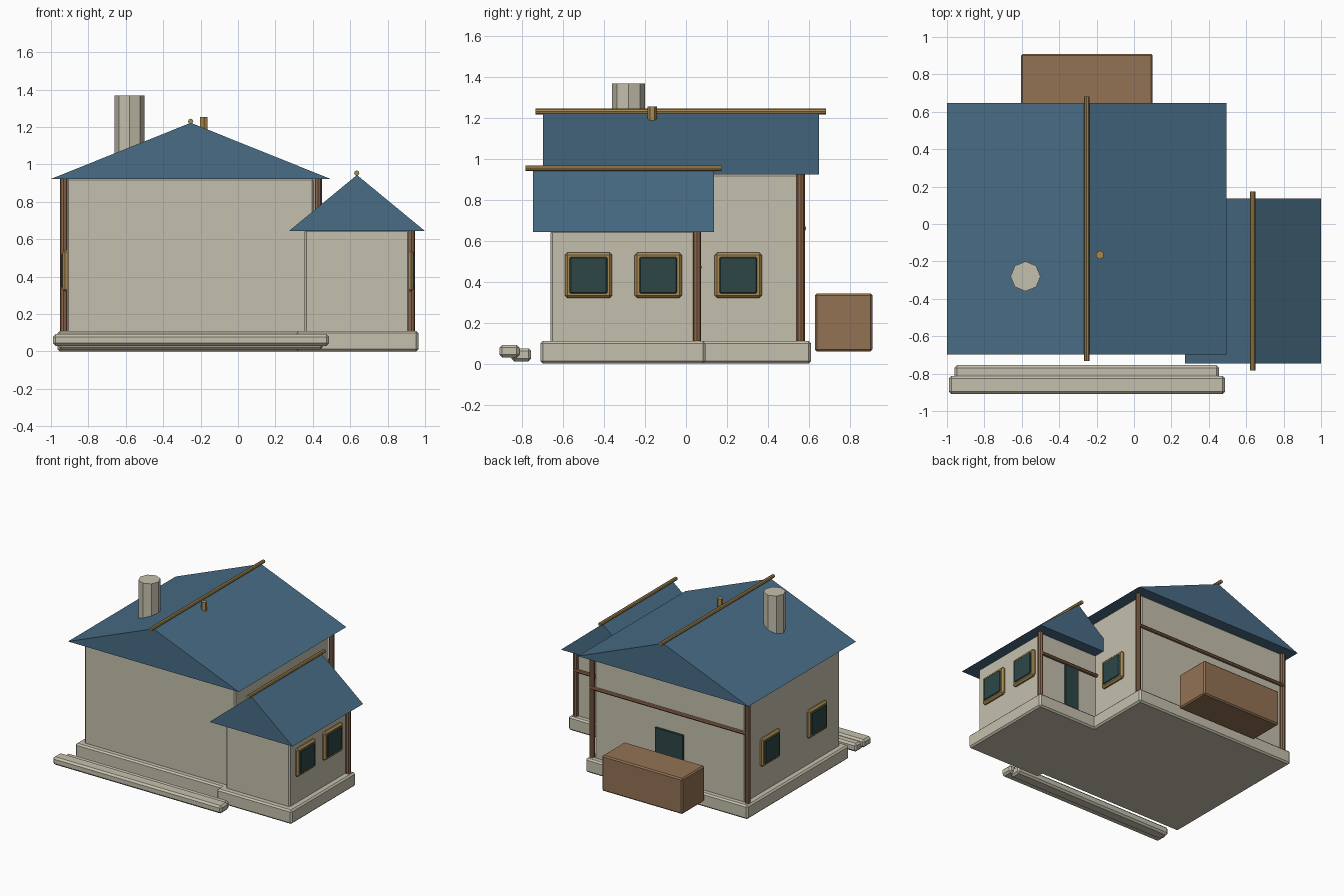
import bpy
import bmesh
from math import radians
from mathutils import Vector

if "Cube" in bpy.data.objects:
    bpy.data.objects.remove(bpy.data.objects["Cube"])


def material(name, r, g, b):
    m = bpy.data.materials.new(name)
    m.use_nodes = True
    m.diffuse_color = (r, g, b, 1)
    m.node_tree.nodes["Principled BSDF"].inputs["Base Color"].default_value = (r, g, b, 1)
    return m


STONE = material("pale stone", .56, .53, .42)
SLATE = material("blue slate", .065, .15, .235)
TIMBER = material("brown timber", .26, .13, .065)
CRATE = material("crate wood", .29, .17, .088)
OCHRE = material("ochre wood", .39, .255, .085)
GLASS = material("dark teal", .026, .062, .062)


def finish(name, bm, mat, bevel=0):
    bmesh.ops.recalc_face_normals(bm, faces=bm.faces)
    mesh = bpy.data.meshes.new(name)
    bm.to_mesh(mesh)
    bm.free()
    mesh.materials.append(mat)
    obj = bpy.data.objects.new(name, mesh)
    bpy.context.collection.objects.link(obj)
    if bevel:
        mod = obj.modifiers.new("chamfer", "BEVEL")
        mod.width, mod.segments = bevel, 1
        mod.limit_method = "ANGLE"
    return obj


def box(name, x, y, z, mat, bevel=.01):
    """Box from (min, max) ranges along each axis."""
    bm = bmesh.new()
    bmesh.ops.create_cube(bm, size=1)
    for v in bm.verts:
        v.co = [r[0] if c < 0 else r[1] for c, r in zip(v.co, (x, y, z))]
    return finish(name, bm, mat, bevel)


def rod(name, start, end, radius, mat, sides=8):
    """Straight flat-sided cylinder between two points."""
    a, b = Vector(start), Vector(end)
    bm = bmesh.new()
    bmesh.ops.create_cone(bm, cap_ends=True, segments=sides, radius1=radius,
                          radius2=radius, depth=(b - a).length)
    obj = finish(name, bm, mat)
    obj.location = (a + b) / 2
    obj.rotation_euler = (b - a).to_track_quat("Z", "Y").to_euler()
    return obj


def gable_roof(name, x, y, eave, ridge):
    """Solid triangular prism with its ridge along y."""
    profile = [(x[0], eave), (x[1], eave), (sum(x) / 2, ridge)]
    bm = bmesh.new()
    face = bm.faces.new([bm.verts.new((px, y[0], pz)) for px, pz in profile])
    ext = bmesh.ops.extrude_face_region(bm, geom=[face], use_keep_orig=True)
    moved = [g for g in ext["geom"] if isinstance(g, bmesh.types.BMVert)]
    bmesh.ops.translate(bm, verts=moved, vec=(0, y[1] - y[0], 0))
    return finish(name, bm, SLATE)


def window(name, wall_x, y, side):
    """Framed pane on a wall facing +x (side 1) or -x (side -1)."""
    def span(depth):
        return sorted((wall_x - side * .02, wall_x + side * depth))
    box(name + "_frame", span(.023), (y - .115, y + .115), (.32, .542), OCHRE, .012)
    box(name + "_pane", span(.03), (y - .092, y + .092), (.342, .52), GLASS, .006)


# Foundations and walls
box("main_foundation", (-.965, .455), (-.66, .61), (0, .11), STONE, .012)
box("annex_foundation", (.31, .965), (-.71, .095), (0, .11), STONE, .012)
box("main_walls", (-.915, .405), (-.615, .565), (.1, .925), STONE)
box("annex_walls", (.355, .915), (-.66, .05), (.1, .65), STONE)

# Long front steps
box("upper_step", (-.96, .455), (-.85, -.755), (.01, .075), STONE, .014)
box("outer_step", (-.99, .487), (-.91, -.812), (.03, .092), STONE, .014)

# Roofs with ridge poles
gable_roof("main_roof", (-1, .495), (-.698, .648), .922, 1.222)
gable_roof("annex_roof", (.272, 1), (-.745, .137), .643, .943)
rod("main_ridge_pole", (-.253, -.733, 1.23), (-.253, .683, 1.23), .014, OCHRE)
rod("annex_ridge_pole", (.635, -.783, .953), (.635, .173, .953), .014, OCHRE)

# Chimney and small vent pipe
rod("chimney", (-.58, -.28, .95), (-.58, -.28, 1.367), .08, STONE)
rod("vent_pipe", (-.182, -.165, 1.1), (-.182, -.165, 1.254), .023, OCHRE, 6)

# Corner posts and rails on the back walls
for name, x, y, top in (("main_left_post", .428, .56, .922),
                        ("main_right_post", -.932, .56, .922),
                        ("annex_post", .927, .053, .643)):
    rod(name, (x, y, .11), (x, y, top), .02, TIMBER)
rod("main_back_rail", (-.932, .572, .66), (.428, .572, .66), .014, TIMBER)
rod("annex_back_rail", (.405, .063, .47), (.927, .063, .47), .014, TIMBER)

# Doors on the back walls
box("main_door", (-.38, -.13), (.55, .58), (.11, .5), GLASS, .004)
box("annex_door", (.575, .7), (.04, .065), (.11, .46), GLASS, .004)

# Windows on both sides
for i, y in enumerate((-.475, -.135)):
    window(f"annex_window_{i + 1}", .915, y, 1)
window("main_left_window", .405, .255, 1)
for i, y in enumerate((-.32, .265)):
    window(f"main_right_window_{i + 1}", -.915, y, -1)

# Storage crate behind the house
box("storage_crate", (-.605, .1), (.628, .91), (.06, .342), CRATE, .01)
